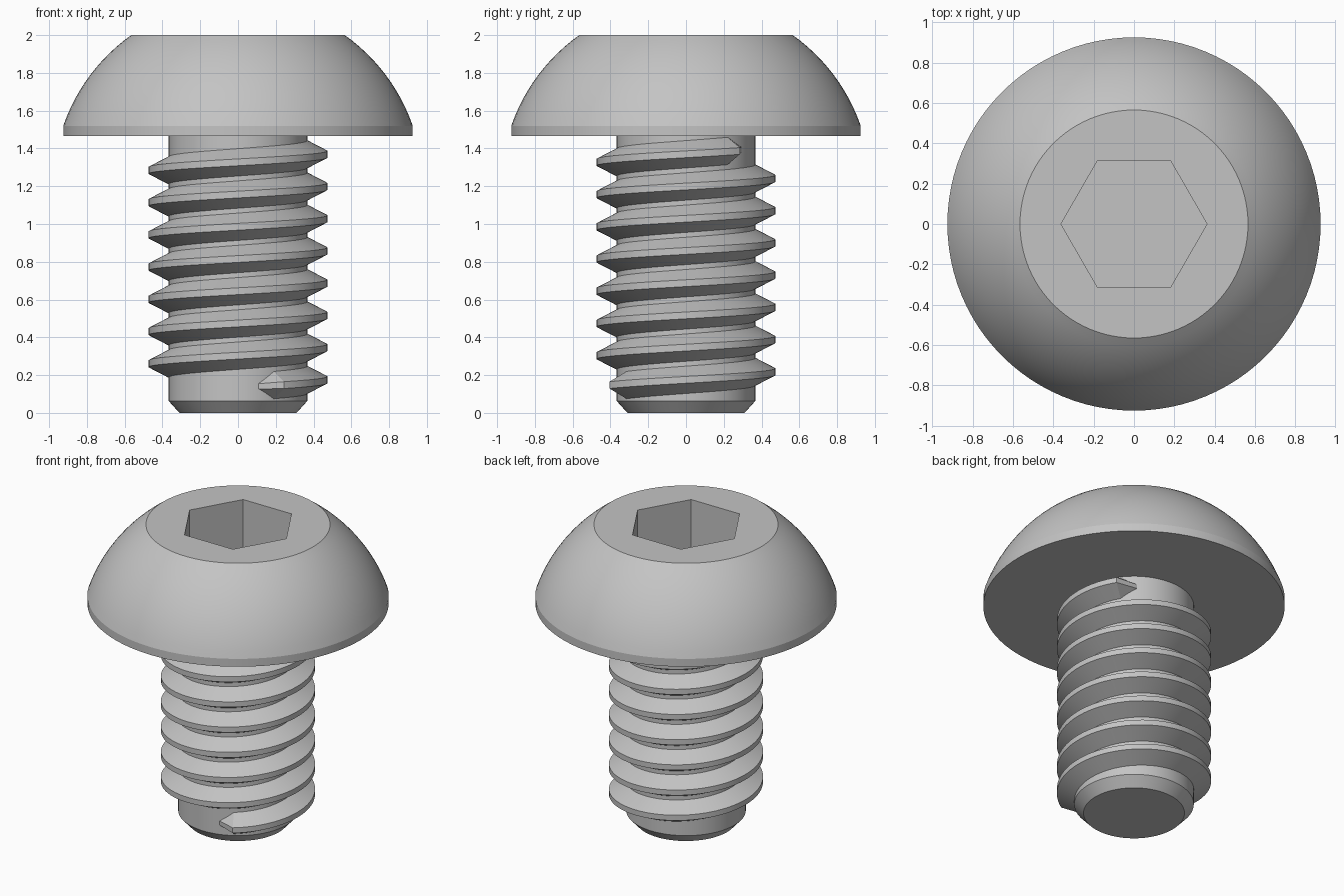
import bpy
import bmesh
from math import sin, cos, radians, sqrt, atan2, pi

cube = bpy.data.objects.get("Cube")
if cube:
    bpy.data.objects.remove(cube, do_unlink=True)

steel = bpy.data.materials.new("grey steel")
steel.use_nodes = True
colour = (0.55, 0.55, 0.55, 1)
steel.diffuse_color = colour
steel.node_tree.nodes["Principled BSDF"].inputs["Base Color"].default_value = colour

SEGMENTS = 96
ROOT, CREST = 0.367, 0.473      # shank and thread radii
PITCH, FIRST_Z = 0.1706, 0.175  # helix rise and its height at angle 0
HEAD_Z, RIM_Z, TOP = 1.467, 1.52, 2.0


def add_object(name, bm):
    bmesh.ops.recalc_face_normals(bm, faces=bm.faces)
    mesh = bpy.data.meshes.new(name)
    bm.to_mesh(mesh)
    bm.free()
    mesh.materials.append(steel)
    obj = bpy.data.objects.new(name, mesh)
    bpy.context.collection.objects.link(obj)
    return obj


def activate(obj):
    bpy.ops.object.select_all(action='DESELECT')
    obj.select_set(True)
    bpy.context.view_layer.objects.active = obj


def smooth(obj):
    activate(obj)
    bpy.ops.object.shade_smooth_by_angle(angle=radians(15))


def revolve(name, profile, segments=SEGMENTS):
    """Turn (radius, z) points around the z axis and cap both ends."""
    bm = bmesh.new()
    rings = []
    for r, z in profile:
        rings.append([bm.verts.new((r * cos(2 * pi * i / segments),
                                    r * sin(2 * pi * i / segments), z))
                      for i in range(segments)])
    for a, b in zip(rings, rings[1:]):
        for i in range(segments):
            j = (i + 1) % segments
            bm.faces.new((a[i], a[j], b[j], b[i]))
    bm.faces.new(rings[0][::-1])
    bm.faces.new(rings[-1])
    return add_object(name, bm)


# Domed head: short rim, then a spherical arc up to the flat top
rim_r, top_r = 0.925, 0.565
centre = (TOP**2 + top_r**2 - RIM_Z**2 - rim_r**2) / (2 * (TOP - RIM_Z))
radius = sqrt(rim_r**2 + (RIM_Z - centre)**2)
low = atan2(RIM_Z - centre, rim_r)
high = atan2(TOP - centre, top_r)
profile = [(rim_r, HEAD_Z)]
for i in range(13):
    a = low + (high - low) * i / 12
    profile.append((radius * cos(a), centre + radius * sin(a)))
head = revolve("head", profile)

# Hexagonal drive socket cut into the head
cutter = revolve("socket_cutter", [(0.362, TOP - 0.35), (0.362, TOP + 0.1)], 6)
cutter.hide_render = True
cut = head.modifiers.new("socket", 'BOOLEAN')
cut.operation = 'DIFFERENCE'
cut.solver = 'EXACT'
cut.object = cutter
activate(head)
bpy.ops.object.modifier_apply(modifier=cut.name)
bpy.data.objects.remove(cutter, do_unlink=True)
smooth(head)

# Shank with a chamfered tip
shank = revolve("shank", [(0.31, 0), (ROOT, 0.063), (ROOT, HEAD_Z)])
smooth(shank)

# Helical thread: trapezoid section swept upward, with short tapered ends
full = ((ROOT - 0.007, -0.076), (CREST, -0.018), (CREST, 0.018), (ROOT - 0.007, 0.076))
tip = ((ROOT - 0.007, -0.016), (ROOT, -0.014), (ROOT, 0.014), (ROOT - 0.007, 0.016))
start, end = -59, 7 * 360 + 37
steps = 720
stations = [(start - 14, tip)]
stations += [(start + (end - start) * i / steps, full) for i in range(steps + 1)]
stations.append((end + 16, tip))

bm = bmesh.new()
rings = []
for degrees, section in stations:
    a = radians(degrees)
    z = FIRST_Z + PITCH * degrees / 360
    rings.append([bm.verts.new((r * cos(a), r * sin(a), z + dz)) for r, dz in section])
for a, b in zip(rings, rings[1:]):
    for i in range(4):
        j = (i + 1) % 4
        bm.faces.new((a[i], a[j], b[j], b[i]))
bm.faces.new(rings[0][::-1])
bm.faces.new(rings[-1])
smooth(add_object("thread", bm))
